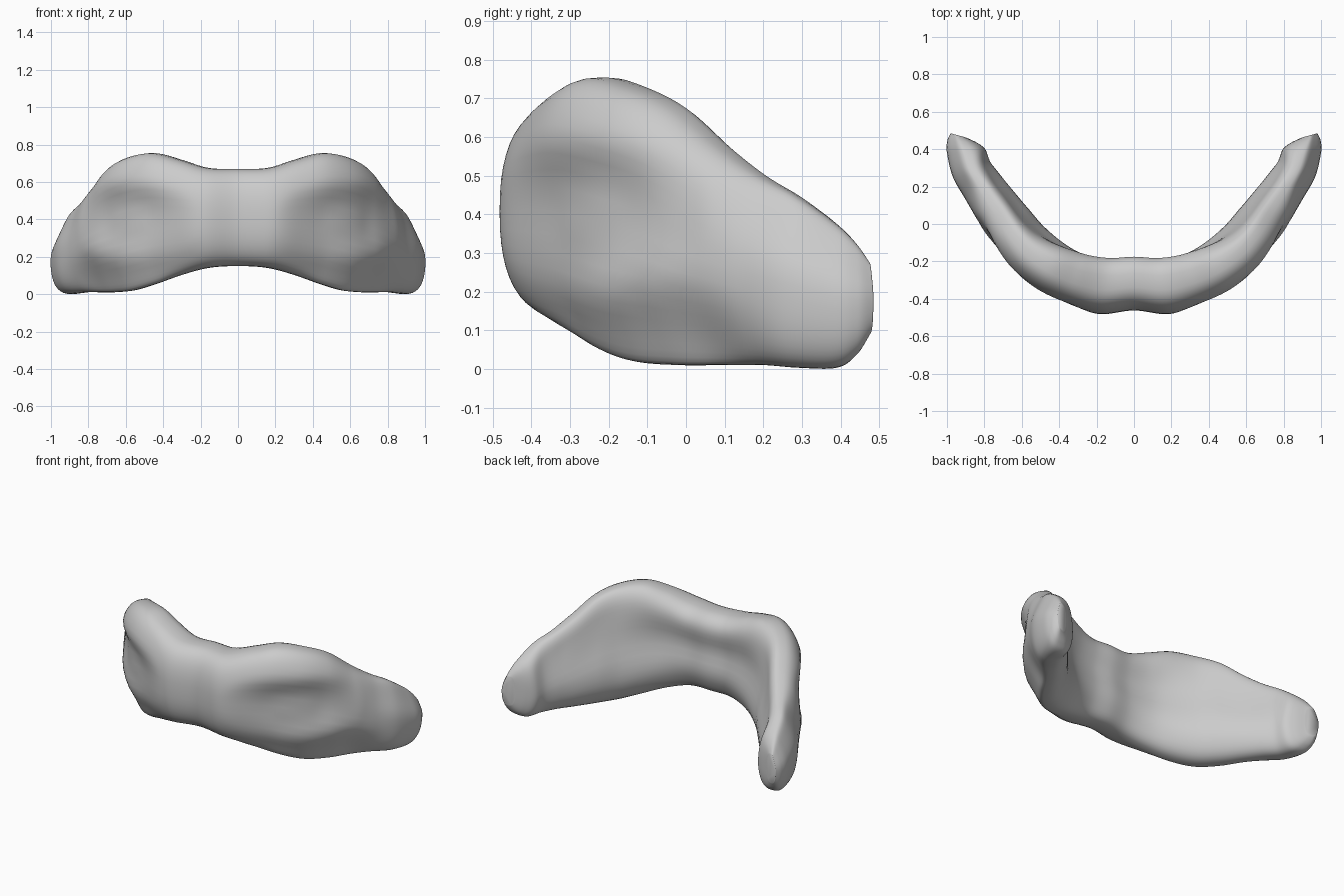
import bpy, bmesh
from math import sin, cos, pi, copysign

if "Cube" in bpy.data.objects:
    bpy.data.objects.remove(bpy.data.objects["Cube"])

# Stations from the centre to the arm tip: outer x, y, inner x, y, bottom z, top z
STATIONS = [
    (0.00, -0.462, 0.00, -0.14, 0.150, 0.67),
    (0.185, -0.482, 0.13, -0.145, 0.14, 0.675),
    (0.36, -0.437, 0.26, -0.125, 0.10, 0.72),
    (0.515, -0.37, 0.37, -0.075, 0.055, 0.754),
    (0.655, -0.268, 0.47, 0.00, 0.02, 0.735),
    (0.757, -0.14, 0.56, 0.10, 0.01, 0.68),
    (0.835, 0.015, 0.64, 0.19, 0.01, 0.575),
    (0.90, 0.13, 0.71, 0.27, 0.01, 0.50),
    (0.968, 0.25, 0.765, 0.335, 0.003, 0.445),
    (1.00, 0.38, 0.795, 0.40, 0.003, 0.375),
    (0.998, 0.445, 0.84, 0.435, 0.035, 0.325),
    (0.98, 0.485, 0.90, 0.463, 0.09, 0.275),
]
LAST = len(STATIONS) - 1
RING, STEPS = 48, 8


def station(i):
    if i < 0:
        a = STATIONS[-i]
        return (-a[0], a[1], -a[2], a[3], a[4], a[5])
    return STATIONS[min(i, LAST)]


def sample(t):
    """Smooth interpolation between the stations."""
    i = min(int(t), LAST - 1)
    f = t - i
    return [0.5 * (2 * b + (c - a) * f + (2 * a - 5 * b + 4 * c - d) * f * f
                   + (3 * b - a - 3 * c + d) * f ** 3)
            for a, b, c, d in zip(*(station(i + k) for k in (-1, 0, 1, 2)))]


def smooth(a, b, v):
    v = max(0.0, min(1.0, (v - a) / (b - a)))
    return v * v * (3 - 2 * v)


def power(v, e):
    return copysign(abs(v) ** e, v)


def section(t, side):
    ox, oy, ix, iy, zb, zt = sample(t)
    pts = []
    for k in range(RING):
        a = 2 * pi * k / RING
        w, h = power(cos(a), 0.72), power(sin(a), 0.85)
        z = (zb + zt) / 2 + h * (zt - zb) / 2
        if w > 0:
            # shallow eye socket, receding underside, rounded arm shoulder
            r = (abs((t - 3.7) / 2.6) ** 2.4 + abs((z - 0.39) / 0.22) ** 2.4) ** (1 / 2.4)
            under = smooth(0.8, 3, t) * (1 - smooth(5.5, 8, t))
            w -= 0.36 * (1 - smooth(0.3, 1.05, r)) * smooth(0.0, 0.5, w)
            w -= 0.6 * under * smooth(0.1, 1.0, -h) * w
            w -= 0.4 * smooth(6, 8, t) * smooth(0.0, 1.0, h) * w
        else:
            # groove along the inner wall, arms leaning inward at the foot
            groove = 0.34 - 0.14 * smooth(2, 5, t) - 0.2 * smooth(5, 9, t)
            w += groove * (1 - smooth(0.0, 0.8, abs(h - 0.1))) * -w
            w += 0.25 * (1 - smooth(1, 4, t)) * smooth(0.0, 0.8, -h) * -w
            arm = smooth(2, 5, t) * (1 - smooth(6.5, 10, t))
            w += 0.42 * arm * smooth(-0.3, 0.7, h) * -w
        u = (w + 1) / 2
        pts.append((side * (ix + (ox - ix) * u), iy + (oy - iy) * u, z))
    return pts


# Curved mask band lofted from tip to tip
bm = bmesh.new()
n = LAST * STEPS
rings = [[bm.verts.new(p) for p in section(abs(j) / STEPS, -1 if j < 0 else 1)]
         for j in range(-n, n + 1)]
for a, b in zip(rings, rings[1:]):
    for k in range(RING):
        m = (k + 1) % RING
        bm.faces.new((a[k], a[m], b[m], b[k]))
bm.faces.new(rings[0])
bm.faces.new(rings[-1])
bmesh.ops.recalc_face_normals(bm, faces=bm.faces)
for f in bm.faces:
    f.smooth = True
mesh = bpy.data.meshes.new("mask_band")
bm.to_mesh(mesh)
bm.free()
band = bpy.data.objects.new("mask_band", mesh)
bpy.context.collection.objects.link(band)
